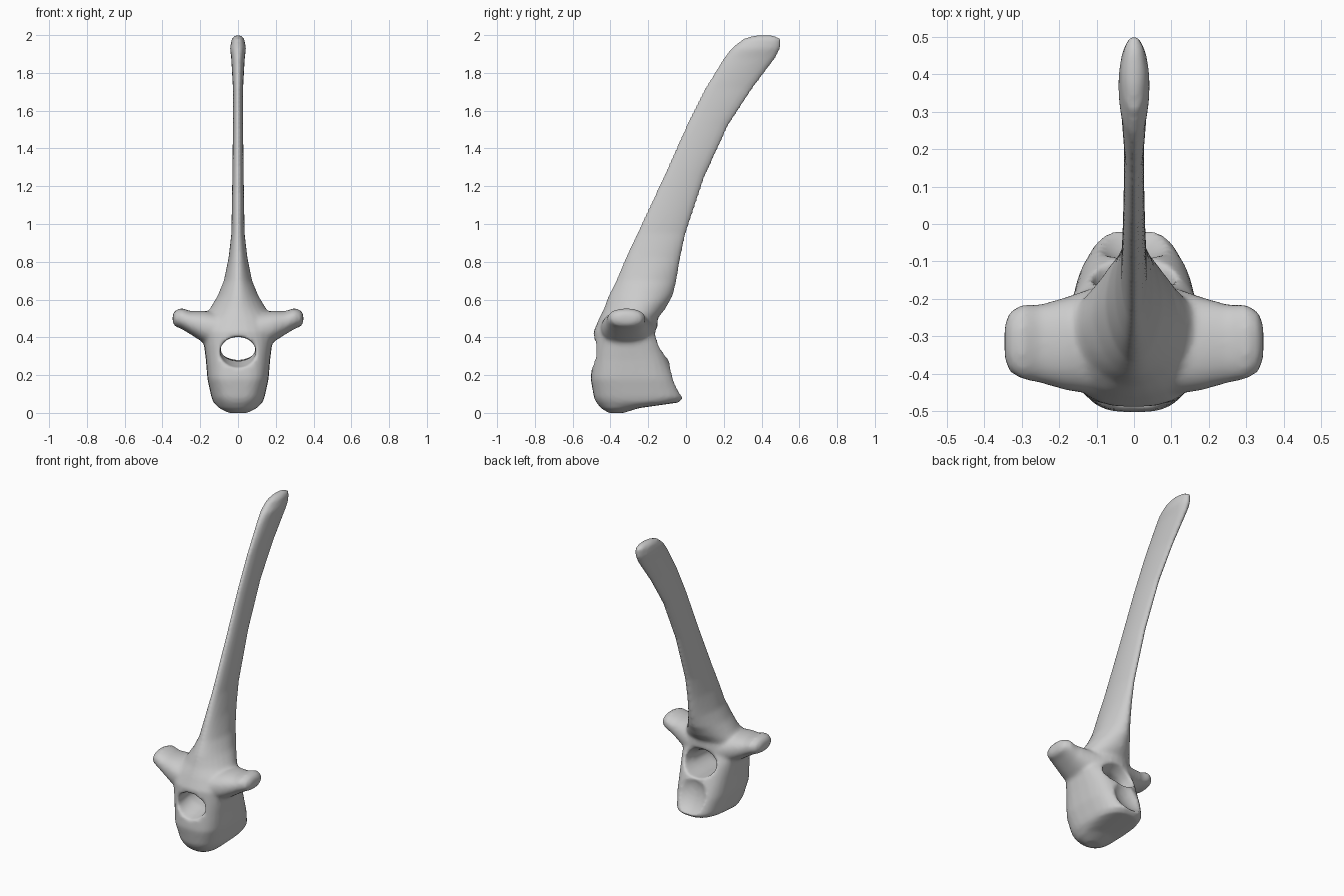
import bpy
import bmesh
from math import cos, sin, tau, radians, copysign
from mathutils import Vector

default = bpy.data.objects.get("Cube")
if default:
    bpy.data.objects.remove(default, do_unlink=True)

bone = bpy.data.materials.new("bone_grey")
bone.use_nodes = True
bone.diffuse_color = (0.6, 0.6, 0.6, 1)
bone.node_tree.nodes["Principled BSDF"].inputs["Base Color"].default_value = (0.6, 0.6, 0.6, 1)
SIDES = 28


def ring(center, u, v, power=2.0):
    """Superellipse around center, spanned by half axes u and v."""
    pts = []
    for i in range(SIDES):
        c, s = cos(tau * i / SIDES), sin(tau * i / SIDES)
        pts.append(Vector(center)
                   + Vector(u) * copysign(abs(c) ** (2 / power), c)
                   + Vector(v) * copysign(abs(s) ** (2 / power), s))
    return pts


def loft(name, rings):
    bm = bmesh.new()
    loops = [[bm.verts.new(p) for p in r] for r in rings]
    for a, b in zip(loops, loops[1:]):
        for i in range(SIDES):
            j = (i + 1) % SIDES
            bm.faces.new((a[i], a[j], b[j], b[i]))
    bm.faces.new(loops[0])
    bm.faces.new(loops[-1])
    bmesh.ops.recalc_face_normals(bm, faces=bm.faces[:])
    mesh = bpy.data.meshes.new(name)
    bm.to_mesh(mesh)
    bm.free()
    obj = bpy.data.objects.new(name, mesh)
    bpy.context.collection.objects.link(obj)
    return obj


def hollow(name, loc, scale, tilt=0):
    bpy.ops.mesh.primitive_uv_sphere_add(segments=24, ring_count=16, location=loc,
                                         rotation=(radians(tilt), 0, 0))
    obj = bpy.context.object
    obj.name = name
    obj.scale = scale
    return obj


# Body, arch and long spine: height, front y, back y, half width, squareness
levels = [
    (0.0, -.41, -.33, .05, 2), (.025, -.45, -.25, .10, 2.2),
    (.055, -.475, -.04, .13, 2.6), (.08, -.487, -.01, .14, 2.8),
    (.18, -.505, -.05, .162, 3), (.28, -.495, -.09, .17, 3),
    (.36, -.49, -.12, .18, 2.8), (.43, -.49, -.15, .20, 2.2),
    (.5, -.46, -.15, .19, 1.9), (.55, -.435, -.11, .15, 1.8),
    (.62, -.41, -.07, .108, 1.8), (.7, -.37, -.05, .075, 1.8),
    (.82, -.32, -.03, .05, 2), (.95, -.26, 0, .035, 2),
    (1.25, -.12, .1, .03, 2), (1.52, 0, .225, .027, 2),
    (1.72, .1, .355, .027, 2), (1.88, .2, .475, .036, 2),
    (1.93, .24, .5, .043, 2), (1.98, .3, .505, .033, 2),
    (2.0, .37, .46, .015, 2),
]
vertebra = loft("vertebra", [
    ring((0, (f + b) / 2, z), (w, 0, 0), (0, (b - f) / 2, 0), p)
    for z, f, b, w, p in levels])

# Side processes: x, centre z, half height, centre y, half depth
stations = [(.08, .43, .10, -.31, .15), (.18, .455, .085, -.32, .125),
            (.25, .477, .062, -.32, .105), (.3, .5, .055, -.315, .1),
            (.333, .5, .042, -.315, .08), (.346, .5, .02, -.315, .045)]
operations = []
for side, label in ((1, "left"), (-1, "right")):
    process = loft(label + "_process", [
        ring((side * x, y, z), (0, ry, 0), (0, 0, rz), 2.3)
        for x, z, rz, y, ry in stations])
    operations.append((process, 'UNION'))
    # Small nerve notch behind each process
    operations.append((hollow(label + "_notch_cutter", (side * .2, -.17, .35),
                              (.045, .035, .045)), 'DIFFERENCE'))

# Canal through the arch, flaring at both ends: y, centre z, half width, half height
canal = loft("canal_cutter", [
    ring((0, y, z), (w, 0, 0), (0, 0, h))
    for y, z, w, h in ((-.56, .315, .11, .09), (-.46, .325, .095, .078),
                       (-.36, .338, .092, .064), (-.22, .345, .098, .066),
                       (-.1, .38, .12, .10), (.06, .42, .135, .14))])
operations.append((canal, 'DIFFERENCE'))

# Shallow cup in the back face of the body
operations.append((hollow("cup_cutter", (0, -.02, .19), (.118, .075, .125), 20), 'DIFFERENCE'))

for obj, mode in operations:
    obj.hide_render = True
    mod = vertebra.modifiers.new(obj.name, 'BOOLEAN')
    mod.object = obj
    mod.operation = mode
    mod.solver = 'EXACT'

# Blend the joins into one organic surface
remesh = vertebra.modifiers.new("blend", 'REMESH')
remesh.mode = 'VOXEL'
remesh.voxel_size = 0.011
soften = vertebra.modifiers.new("soften", 'SMOOTH')
soften.factor = 0.5
soften.iterations = 6

# Bake the result and discard the helpers
bpy.context.view_layer.update()
baked = bpy.data.meshes.new_from_object(
    vertebra.evaluated_get(bpy.context.evaluated_depsgraph_get()))
vertebra.modifiers.clear()
vertebra.data = baked
for obj, mode in operations:
    bpy.data.objects.remove(obj, do_unlink=True)

baked.materials.clear()
baked.materials.append(bone)
for poly in baked.polygons:
    poly.use_smooth = True
    poly.material_index = 0
